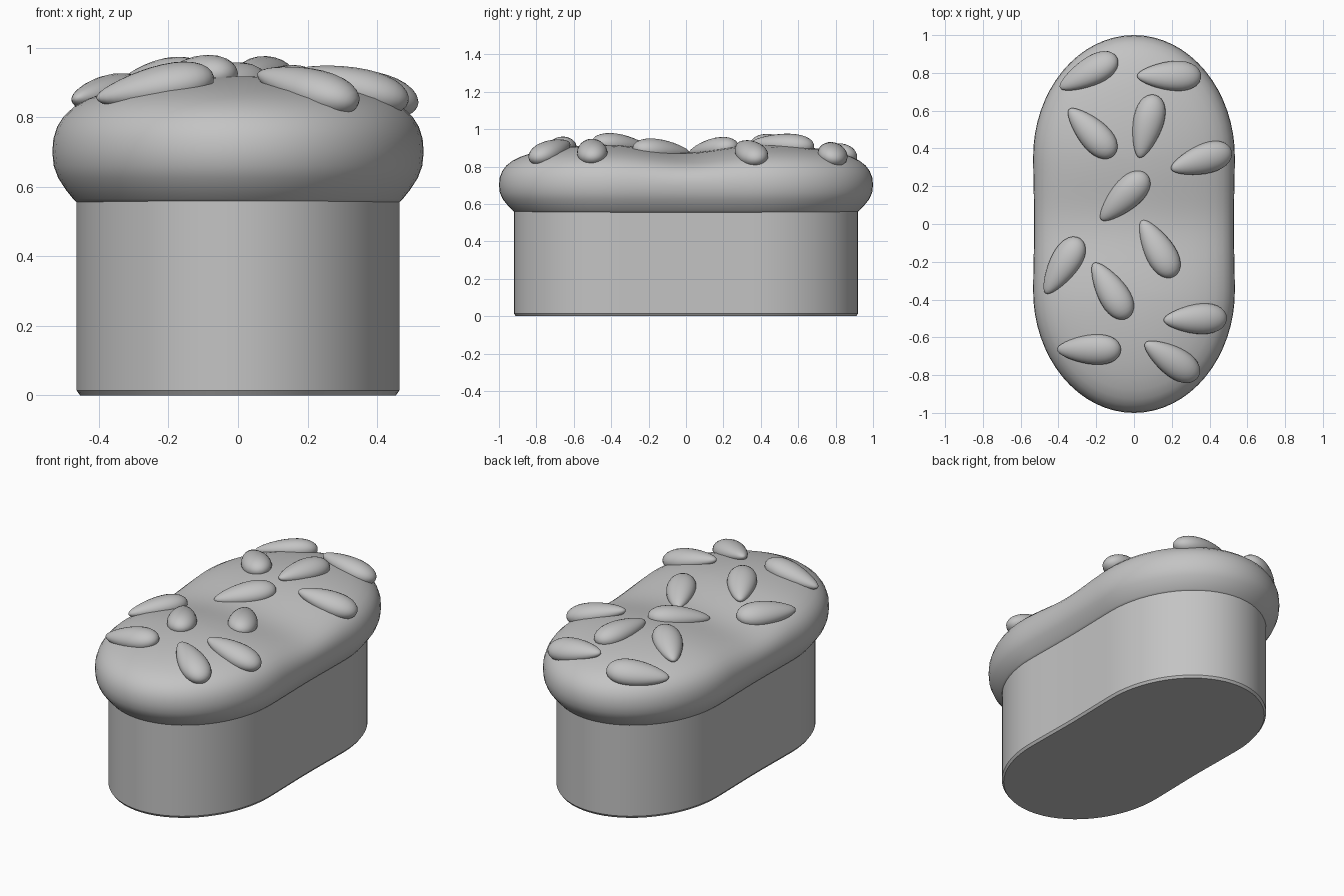
import bpy, bmesh, math
from mathutils import Matrix, Vector
from mathutils.bvhtree import BVHTree

if "Cube" in bpy.data.objects:
    bpy.data.objects.remove(bpy.data.objects["Cube"], do_unlink=True)

grey = bpy.data.materials.new("plain_grey")
grey.use_nodes = True
grey.diffuse_color = (0.55, 0.55, 0.55, 1)
grey.node_tree.nodes["Principled BSDF"].inputs["Base Color"].default_value = (0.55, 0.55, 0.55, 1)

HALF_STRAIGHT = 0.35


def outline(rx, ry):
    """Long rounded outline: straight sides with half-ellipse ends."""
    pts = []
    for side in (1, -1):
        for i in range(33):
            a = math.pi * i / 32
            pts.append((side * rx * math.cos(a), side * (HALF_STRAIGHT + ry * math.sin(a))))
        for i in range(1, 16):
            pts.append((-side * rx, side * HALF_STRAIGHT * (1 - i / 8)))
    return pts


def finish(name, bm, angle):
    bmesh.ops.remove_doubles(bm, verts=bm.verts, dist=0.0005)
    bmesh.ops.recalc_face_normals(bm, faces=bm.faces)
    mesh = bpy.data.meshes.new(name)
    bm.to_mesh(mesh)
    bm.free()
    mesh.materials.append(grey)
    obj = bpy.data.objects.new(name, mesh)
    bpy.context.collection.objects.link(obj)
    bpy.ops.object.select_all(action='DESELECT')
    obj.select_set(True)
    bpy.context.view_layer.objects.active = obj
    bpy.ops.object.shade_smooth_by_angle(angle=math.radians(angle))
    return obj


def loft(name, rings, angle, fill):
    """Skin outlines given as (half width, end radius, height)."""
    bm = bmesh.new()
    loops = []
    for rx, ry, z in rings:
        loop = []
        for x, y in outline(rx, ry):
            sag = math.exp(-(y / 0.25) ** 2)
            dip = 0.045 * sag * min(1, max(0, (z - 0.7) / 0.2))
            loop.append(bm.verts.new((x * (1 - 0.012 * sag), y, z - dip)))
        loops.append(loop)
    for low, high in zip(loops, loops[1:]):
        for i in range(len(low)):
            j = (i + 1) % len(low)
            bm.faces.new((low[i], low[j], high[j], high[i]))
    if fill:
        bm.faces.new(loops[0])
        bm.faces.new(loops[-1])
    return finish(name, bm, angle)


# Straight-walled base with a small bottom chamfer
loft("base", [(0.455, 0.56, 0), (0.465, 0.57, 0.014), (0.465, 0.57, 0.57)], 30, True)

# Puffed top with a sagging middle
profile = [(0.44, 0.552), (0.462, 0.553), (0.475, 0.565), (0.495, 0.59), (0.518, 0.625),
           (0.531, 0.66), (0.535, 0.70), (0.532, 0.74), (0.521, 0.775), (0.503, 0.805),
           (0.475, 0.832), (0.435, 0.855), (0.38, 0.876), (0.31, 0.893), (0.24, 0.905),
           (0.16, 0.914), (0.08, 0.919), (0, 0.92)]
top = loft("puffed_top", [(r, r * 0.65 / 0.535, z) for r, z in profile], 60, False)
surface = BVHTree.FromPolygons([v.co for v in top.data.vertices],
                               [p.vertices[:] for p in top.data.polygons])


def height(x, y):
    hit = surface.ray_cast(Vector((x, y, 2)), Vector((0, 0, -1)))[0]
    return hit.z if hit else 0.75


# Teardrop seeds: position and heading in degrees, fat end forward
seeds = [(-0.24, 0.80, 28), (0.185, 0.783, 0), (-0.225, 0.485, -46), (0.07, 0.517, 76),
         (0.355, 0.34, 17), (-0.053, 0.143, 45), (0.127, -0.13, -60), (-0.376, -0.222, 58),
         (-0.122, -0.352, -58), (0.323, -0.503, 2), (-0.238, -0.664, 0), (0.198, -0.72, -33)]
for n, (x, y, deg) in enumerate(seeds, 1):
    a = math.radians(deg)
    ahead = Vector((math.cos(a), math.sin(a), 0))
    across = Vector((-ahead.y, ahead.x, 0))

    def slope(d, reach):
        here = Vector((x, y, 0))
        p, q = here + d * reach, here - d * reach
        return d + Vector((0, 0, (height(p.x, p.y) - height(q.x, q.y)) / (2 * reach)))

    u = slope(ahead, 0.10).normalized()
    w = u.cross(slope(across, 0.06)).normalized()
    v = w.cross(u)
    turn = Matrix((u, v, w)).transposed().to_4x4()
    place = Matrix.Translation(Vector((x, y, height(x, y))) + w * 0.003) @ turn
    bm = bmesh.new()
    bmesh.ops.create_uvsphere(bm, u_segments=24, v_segments=16, radius=1,
                              matrix=Matrix.Rotation(math.pi / 2, 4, 'Y'))
    for vert in bm.verts:
        taper = 0.95 + 0.3 * vert.co.x
        vert.co = place @ Vector((vert.co.x * 0.172, vert.co.y * 0.082 * taper,
                                  vert.co.z * 0.062 * taper))
    finish(f"seed_{n}", bm, 60)
